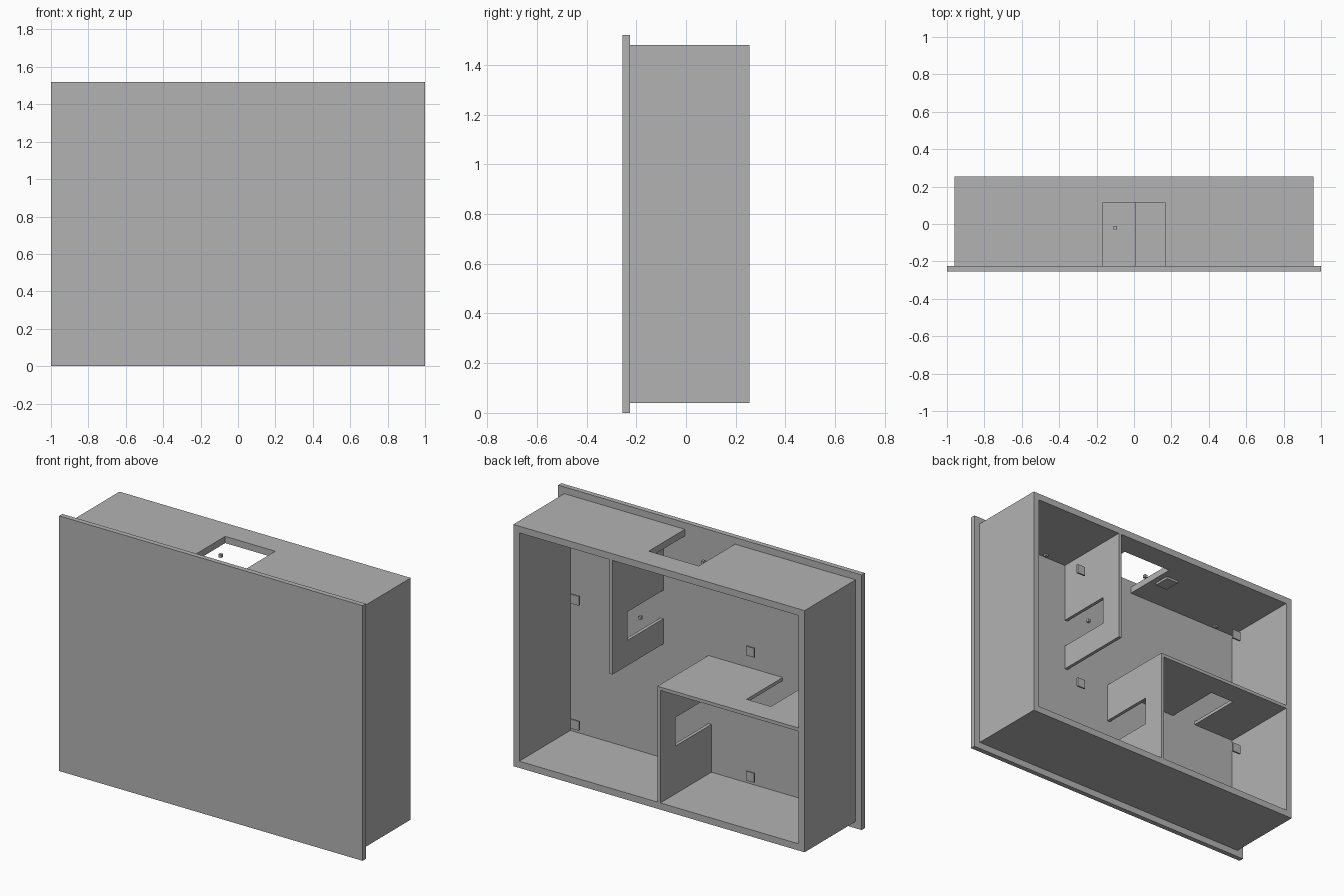
import bpy

cube = bpy.data.objects.get("Cube")
if cube:
    bpy.data.objects.remove(cube, do_unlink=True)

# One plain grey for everything
grey = bpy.data.materials.new("plain_grey")
grey.use_nodes = True
COLOUR = (0.45, 0.45, 0.45, 1)
grey.diffuse_color = COLOUR
grey.node_tree.nodes["Principled BSDF"].inputs["Base Color"].default_value = COLOUR


def box(name, xs, ys, zs):
    """Box between two limits on each axis."""
    bpy.ops.mesh.primitive_cube_add(size=1)
    ob = bpy.context.object
    ob.name = name
    spans = (xs, ys, zs)
    ob.location = [(a + b) / 2 for a, b in spans]
    ob.scale = [abs(b - a) for a, b in spans]
    bpy.ops.object.transform_apply(location=True, rotation=False, scale=True)
    ob.data.materials.append(grey)
    return ob


def block(name, centre, size):
    """Box from its centre and size."""
    return box(name, *[(c - s / 2, c + s / 2) for c, s in zip(centre, size)])


def cut(target, xs, ys, zs):
    """Cut a box-shaped opening out of the target."""
    cutter = box("cutter", xs, ys, zs)
    cutter.hide_render = True
    mod = target.modifiers.new("opening", "BOOLEAN")
    mod.operation = "DIFFERENCE"
    mod.solver = "EXACT"
    mod.object = cutter
    bpy.context.view_layer.objects.active = target
    bpy.ops.object.modifier_apply(modifier=mod.name)
    bpy.data.objects.remove(cutter, do_unlink=True)


FLOOR, RIM, HEAD = -0.225, 0.255, 0.115   # depth of floor, wall rims, door heads
WALLS = (FLOOR, RIM)
DOOR = (FLOOR - 0.1, HEAD)
LOW, HIGH, MID = 0.04, 1.48, 0.76

# Base slab, standing on its long edge
box("base_slab", (-1, 1), (-0.255, FLOOR), (0, 1.52))

# Outer walls with the wide entrance
outer = box("outer_walls", (-0.96, 0.96), WALLS, (LOW, HIGH))
cut(outer, (-0.92, 0.92), (-1, 1), (LOW + 0.04, HIGH - 0.04))
cut(outer, (-0.165, 0.165), DOOR, (1.4, 1.6))

# Inner walls with doorways
upper = box("upper_partition", (0.306, 0.326), WALLS, (MID, HIGH - 0.04))
cut(upper, (0.2, 0.4), DOOR, (0.91, 1.08))

lower = box("lower_partition", (-0.01, 0.01), WALLS, (LOW + 0.04, MID + 0.01))
cut(lower, (-0.1, 0.1), DOOR, (0.365, 0.535))

cross = box("cross_partition", (-0.92, -0.01), WALLS, (MID - 0.01, MID + 0.01))
cut(cross, (-0.64, -0.48), DOOR, (0.7, 0.8))

# Ceiling lamps, one per corner of the plan
for side, x in (("left", 0.578), ("right", -0.578)):
    for level, z in (("upper", 1.12), ("lower", 0.375)):
        block(f"{side}_{level}_lamp", (x, 0.218, z), (0.055, 0.01, 0.055))

# Door handles
block("entrance_handle", (-0.1, -0.02, 1.435), (0.018, 0.018, 0.018))
block("partition_handle", (0.318, -0.025, 0.99), (0.018, 0.018, 0.018))

# Switch panel and sockets on the inside of the entrance wall
block("switch_panel", (-0.24, 0.005, 1.433), (0.08, 0.1, 0.014))
for name, x in (("left_socket", 0.487), ("right_socket", -0.775)):
    block(name, (x, -0.2, 1.435), (0.02, 0.02, 0.012))
